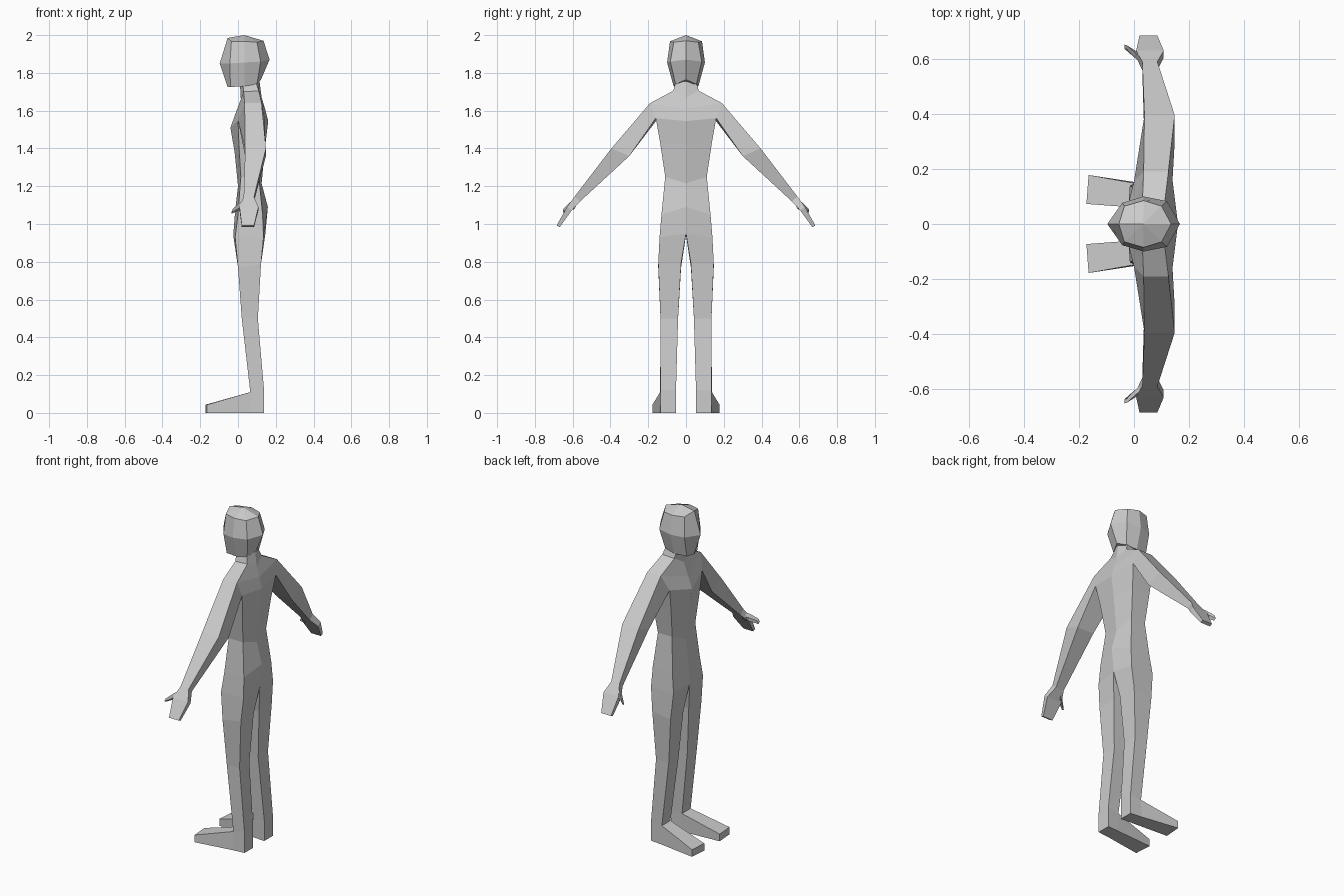
import bpy
import bmesh

grey = bpy.data.materials.new("plain_grey")
grey.diffuse_color = (0.6, 0.6, 0.6, 1)


def both_sides(half):
    """Close a half ring (front centre ... back centre) across y = 0."""
    return half + [(x, -y, z) for x, y, z in reversed(half[1:-1])]


def loft(name, rings, apex=None, mirror=False):
    """Skin a list of equal rings, cap both ends; apex makes the first cap a fan."""
    bm = bmesh.new()
    loops = [[bm.verts.new(p) for p in r] for r in rings]
    n = len(loops[0])
    for a, b in zip(loops, loops[1:]):
        for i in range(n):
            j = (i + 1) % n
            bm.faces.new((a[i], a[j], b[j], b[i]))
    if apex:
        tip = bm.verts.new(apex)
        for i in range(n):
            bm.faces.new((loops[0][i], tip, loops[0][(i + 1) % n]))
    else:
        bm.faces.new(loops[0])
    bm.faces.new(loops[-1])
    bmesh.ops.recalc_face_normals(bm, faces=bm.faces)
    me = bpy.data.meshes.new(name)
    bm.to_mesh(me)
    bm.free()
    me.materials.append(grey)
    ob = bpy.data.objects.new(name, me)
    bpy.context.collection.objects.link(ob)
    if mirror:
        m = ob.modifiers.new("mirror", 'MIRROR')
        m.use_axis = (False, True, False)
        m.use_mirror_merge = False
    return ob


# Head: faceted eight-sided shell with a shallow peak
loft("head", [both_sides(h) for h in (
    [(-.055, 0, 1.985), (-.035, .065, 1.967), (.035, .085, 1.967), (.10, .065, 1.962), (.135, 0, 1.97)],
    [(-.097, 0, 1.85), (-.043, .077, 1.85), (.035, .10, 1.855), (.12, .083, 1.86), (.167, 0, 1.87)],
    [(-.055, 0, 1.725), (-.04, .05, 1.725), (.035, .066, 1.73), (.10, .055, 1.74), (.122, 0, 1.765)],
)], apex=(.033, 0, 2.0))

# Torso: neck, shoulders, armpits, ribs, waist, hips, crotch
loft("torso", [both_sides(h) for h in (
    [(.01, 0, 1.75), (.025, .05, 1.75), (.095, .055, 1.75), (.112, 0, 1.77)],
    [(.015, 0, 1.66), (.03, .068, 1.70), (.11, .068, 1.705), (.125, 0, 1.67)],
    [(-.015, 0, 1.58), (.035, .19, 1.64), (.125, .19, 1.64), (.143, 0, 1.61)],
    [(-.04, 0, 1.51), (0, .155, 1.55), (.14, .16, 1.56), (.16, 0, 1.545)],
    [(-.018, 0, 1.38), (.005, .135, 1.42), (.125, .137, 1.43), (.145, 0, 1.42)],
    [(0, 0, 1.20), (.015, .11, 1.25), (.11, .11, 1.25), (.125, 0, 1.215)],
    [(-.015, 0, 1.07), (0, .13, 1.05), (.13, .13, 1.05), (.158, 0, 1.09)],
    [(-.025, 0, .94), (-.015, .14, .93), (.135, .14, .93), (.145, 0, .95)],
)])


def arm_ring(front, back, outer, inner):
    return [(front, *outer), (back, *outer), (back, *inner), (front, *inner)]


# Arms: shoulder, elbow, wrist, knuckles, fingertips
loft("arms", [
    [(.035, .19, 1.64), (.125, .19, 1.64), (.14, .16, 1.56), (0, .155, 1.55)],
    arm_ring(.038, .148, (.395, 1.40), (.30, 1.36)),
    arm_ring(.03, .085, (.59, 1.145), (.56, 1.12)),
    arm_ring(.008, .108, (.63, 1.09), (.605, 1.072)),
    arm_ring(.02, .085, (.685, .992), (.668, .984)),
], mirror=True)

# Thumbs: tapered and pointing forward
loft("thumbs", [
    [(.035, .595, 1.13), (.035, .575, 1.11), (.03, .59, 1.08), (.03, .612, 1.095)],
    [(.004, .622, 1.108), (.004, .603, 1.095), (.008, .607, 1.072), (.008, .628, 1.085)],
    [(-.027, .65, 1.08), (-.027, .636, 1.073), (-.035, .637, 1.055), (-.035, .652, 1.062)],
], mirror=True)

# Legs: front inner, front outer, back outer, back inner at each level
loft("legs", [
    [(-.025, 0, .94), (-.015, .14, .93), (.135, .14, .93), (.145, 0, .95)],
    [(0, .026, .77), (0, .147, .77), (.122, .147, .79), (.122, .026, .79)],
    [(.02, .042, .50), (.02, .135, .50), (.105, .135, .50), (.105, .042, .50)],
    [(.065, .055, .11), (.065, .137, .11), (.138, .135, .12), (.138, .053, .12)],
], mirror=True)

# Feet: wedges from heel to splayed toe
loft("feet", [
    [(.138, .053, 0), (.138, .135, 0), (.138, .135, .12), (.138, .053, .12)],
    [(.065, .058, 0), (.065, .143, 0), (.065, .137, .11), (.065, .055, .11)],
    [(-.173, .073, 0), (-.165, .178, 0), (-.165, .178, .043), (-.173, .073, .043)],
], mirror=True)
